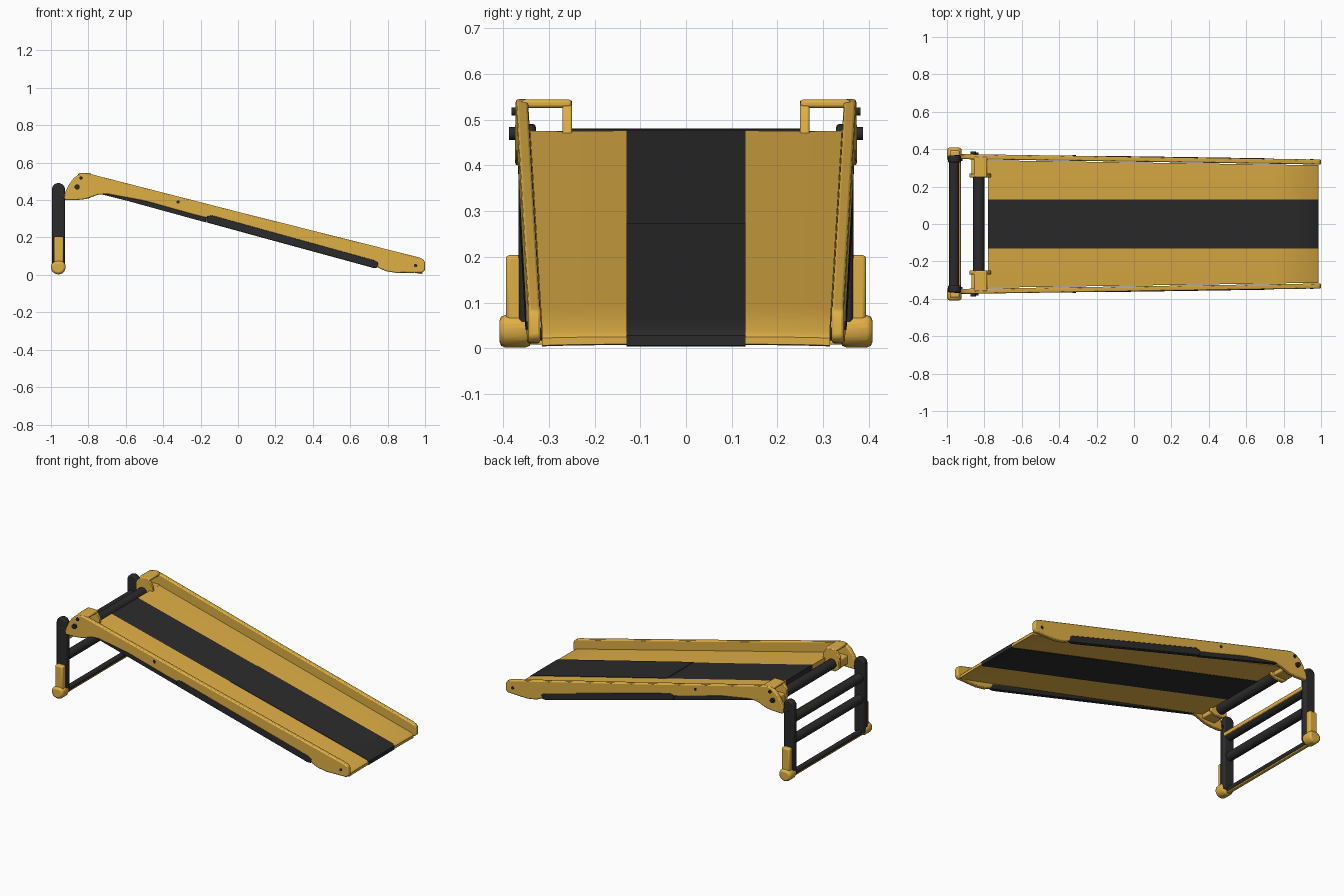
import bpy, bmesh, math
from mathutils import Vector

if "Cube" in bpy.data.objects:
    bpy.data.objects.remove(bpy.data.objects["Cube"])


def material(name, rgb):
    m = bpy.data.materials.new(name)
    m.diffuse_color = (*rgb, 1)
    m.use_nodes = True
    m.node_tree.nodes["Principled BSDF"].inputs["Base Color"].default_value = m.diffuse_color
    return m


GOLD = material("golden yellow", (0.74, 0.43, 0.06))
BLACK = material("charcoal black", (0.024, 0.024, 0.025))


def finish(bm, name, mat, bevel=0.0, segments=2):
    bmesh.ops.recalc_face_normals(bm, faces=bm.faces)
    me = bpy.data.meshes.new(name)
    bm.to_mesh(me)
    bm.free()
    ob = bpy.data.objects.new(name, me)
    bpy.context.collection.objects.link(ob)
    me.materials.append(mat)
    if bevel:
        b = ob.modifiers.new("soft edges", 'BEVEL')
        b.width, b.segments, b.limit_method = bevel, segments, 'ANGLE'
        b.angle_limit = math.radians(35)
    bpy.context.view_layer.objects.active = ob
    ob.select_set(True)
    bpy.ops.object.shade_smooth_by_angle(angle=math.radians(35))
    ob.select_set(False)
    return ob


def side_plate(name, pts, y_in, y_out, mat, bevel=0.0):
    """Extrude an xz outline sideways; y_in and y_out are functions of x."""
    bm = bmesh.new()
    a = [bm.verts.new((x, y_in(x), z)) for x, z in pts]
    b = [bm.verts.new((x, y_out(x), z)) for x, z in pts]
    bm.faces.new(a)
    bm.faces.new(b[::-1])
    for i in range(len(pts)):
        j = (i + 1) % len(pts)
        bm.faces.new((a[i], a[j], b[j], b[i]))
    return finish(bm, name, mat, bevel)


def box(name, lo, hi, mat, bevel=0.006):
    bm = bmesh.new()
    bmesh.ops.create_cube(bm, size=1)
    for v in bm.verts:
        v.co = Vector([(l + h) / 2 + c * (h - l) for l, h, c in zip(lo, hi, v.co)])
    return finish(bm, name, mat, bevel)


def bar(name, p, q, r, mat, sides=20):
    p, q = Vector(p), Vector(q)
    bm = bmesh.new()
    bmesh.ops.create_cone(bm, cap_ends=True, segments=sides, radius1=r, radius2=r,
                          depth=(q - p).length)
    rot = (q - p).to_track_quat('Z', 'Y')
    for v in bm.verts:
        v.co = rot @ v.co + (p + q) / 2
    return finish(bm, name, mat)


def mirror(ob):
    """Second copy on the other side of the ramp."""
    me = ob.data.copy()
    bm = bmesh.new()
    bm.from_mesh(me)
    for v in bm.verts:
        v.co.y *= -1
    bmesh.ops.reverse_faces(bm, faces=bm.faces)
    bm.to_mesh(me)
    bm.free()
    other = ob.copy()
    other.data = me
    other.name = ob.name + "_far"
    bpy.context.collection.objects.link(other)


def rail_out(x):
    return 0.36 - 0.015 * x


def rail_in(x):
    return rail_out(x) - 0.027


def deck_z(x):
    return 0.48 - 0.25 * (x + 0.78)


def deck(name, x0, x1, ys, mat, lift=0.0, thick=0.03, lip=False):
    """Sloping panel whose outer edge follows the rail; the front lip is rounded."""
    xs = [x0 + (x1 - x0) * i / 8 for i in range(9)]
    bm = bmesh.new()
    grids = []
    for under in (0, 1):
        rows = []
        for x in xs:
            row = []
            for y in ys:
                yy = math.copysign(rail_in(x) - 0.004, y) if abs(y) > 0.3 else y
                drop = 0.003 * max(0, (abs(y) - 0.13) / 0.2) ** 2
                z = deck_z(x) + lift - drop - thick * under
                row.append(bm.verts.new((x, yy, max(z, 0.004))))
            rows.append(row)
        if lip:
            rows.append([bm.verts.new((x1 + 0.012, v.co.y, v.co.z + (0.002 if under else -0.012)))
                         for v in rows[-1]])
        grids.append(rows)
    for rows in grids:
        for r, s in zip(rows, rows[1:]):
            for i in range(len(ys) - 1):
                bm.faces.new((r[i], r[i + 1], s[i + 1], s[i]))
    t, u = grids
    for i in range(len(ys) - 1):
        for k in (0, -1):
            bm.faces.new((t[k][i], t[k][i + 1], u[k][i + 1], u[k][i]))
    for k in range(len(t) - 1):
        for i in (0, -1):
            bm.faces.new((t[k][i], t[k + 1][i], u[k + 1][i], u[k][i]))
    return finish(bm, name, mat)


# Ramp surface: yellow side lanes, two black centre panels with a step between
mirror(deck("side_lane", -0.78, 0.975, [0.13, 0.17, 0.21, 0.25, 0.29, 0.33], GOLD, lip=True))
deck("upper_centre_panel", -0.78, 0.05, [-0.13, -0.07, 0.07, 0.13], BLACK, 0.0, 0.032)
deck("lower_centre_panel", 0.04, 0.975, [-0.13, -0.07, 0.07, 0.13], BLACK, 0.003, 0.036, True)

# Side rails with the hooked head and flat toe
rail = [(-0.93, 0.41), (-0.925, 0.445), (-0.905, 0.485), (-0.88, 0.52), (-0.85, 0.542),
        (-0.82, 0.549), (-0.78, 0.541), (0.0, 0.341), (0.97, 0.097), (0.993, 0.086),
        (1.0, 0.069), (1.0, 0.029), (0.985, 0.016), (0.85, 0.014), (0.79, 0.024), (0.75, 0.042),
        (0.74, 0.064), (0.0, 0.264), (-0.16, 0.306), (-0.25, 0.329), (-0.5, 0.399),
        (-0.7, 0.436), (-0.75, 0.432), (-0.81, 0.41), (-0.86, 0.404), (-0.92, 0.404)]
mirror(side_plate("side_rail", rail, rail_in, rail_out, GOLD, 0.006))
# Black rubber strips under the rails
mirror(side_plate("lower_bumper", [(-0.17, 0.285), (-0.165, 0.318), (-0.14, 0.323), (0.73, 0.082),
                                   (0.75, 0.069), (0.745, 0.042), (0.72, 0.042)],
                  lambda x: rail_in(x) + 0.002, lambda x: rail_out(x) + 0.002, BLACK, 0.004))
mirror(side_plate("upper_bumper", [(-0.72, 0.435), (-0.68, 0.438), (-0.45, 0.388), (-0.17, 0.312),
                                   (-0.17, 0.284)],
                  lambda x: rail_in(x) + 0.002, lambda x: rail_out(x) - 0.003, BLACK))

# Head brackets: top bridge, inner cheek and lower bridge around an opening
mirror(box("bracket_bridge", (-0.855, 0.25, 0.530), (-0.785, 0.36, 0.548), GOLD))
mirror(side_plate("bracket_cheek", [(-0.875, 0.43), (-0.88, 0.505), (-0.855, 0.537), (-0.825, 0.547),
                                    (-0.79, 0.541), (-0.765, 0.50), (-0.765, 0.43), (-0.80, 0.412),
                                    (-0.85, 0.41)],
                  lambda x: 0.249, lambda x: 0.27, GOLD, 0.004))
mirror(box("bracket_floor", (-0.87, 0.255, 0.425), (-0.78, 0.355, 0.479), GOLD))
bar("top_cross_bar", (-0.83, -0.252, 0.455), (-0.83, 0.252, 0.455), 0.03, BLACK)

# Bolts
for x, z, r in [(-0.86, 0.474, 0.014), (-0.84, 0.522, 0.009), (-0.32, 0.394, 0.009),
                (0.95, 0.054, 0.009)]:
    y = rail_out(x)
    mirror(bar("rail_bolt", (x, y - 0.01, z), (x, y + (r if x < -0.5 else 0.003), z), r, BLACK, 12))

# Support frame: round-topped posts, boots, feet
post = [(-0.995, 0.03), (-0.925, 0.03)]
post += [(-0.96 + 0.035 * math.cos(math.pi * i / 10), 0.46 + 0.035 * math.sin(math.pi * i / 10))
         for i in range(11)]
mirror(side_plate("support_post", post, lambda x: 0.328, lambda x: 0.366, BLACK, 0.008))
mirror(box("post_boot", (-0.985, 0.352, 0.05), (-0.932, 0.394, 0.208), GOLD, 0.008))
foot = [(-0.985, 0.012), (-0.96, 0.006), (-0.935, 0.012), (-0.92, 0.037), (-0.925, 0.07),
        (-0.945, 0.077), (-0.98, 0.077), (-1.0, 0.062), (-1.0, 0.032)]
mirror(side_plate("foot", foot, lambda x: 0.338, lambda x: 0.408, GOLD, 0.014))
mirror(bar("hinge_pin", (-0.92, 0.352, 0.42), (-0.96, 0.352, 0.43), 0.016, BLACK, 12))

# Ladder rungs
for name, z, r in [("upper_rung", 0.372, 0.028), ("middle_rung", 0.24, 0.027),
                   ("bottom_rung", 0.034, 0.016)]:
    bar(name, (-0.962, -0.345, z), (-0.962, 0.345, z), r, BLACK)
box("upper_rung_trim", (-0.938, -0.345, 0.360), (-0.926, 0.345, 0.384), GOLD, 0.003)
box("bottom_rung_trim", (-0.972, -0.345, 0.012), (-0.952, 0.345, 0.022), GOLD, 0.003)

# Rest the model exactly on the ground
for ob in bpy.context.scene.objects:
    ob.location.z -= 0.004
